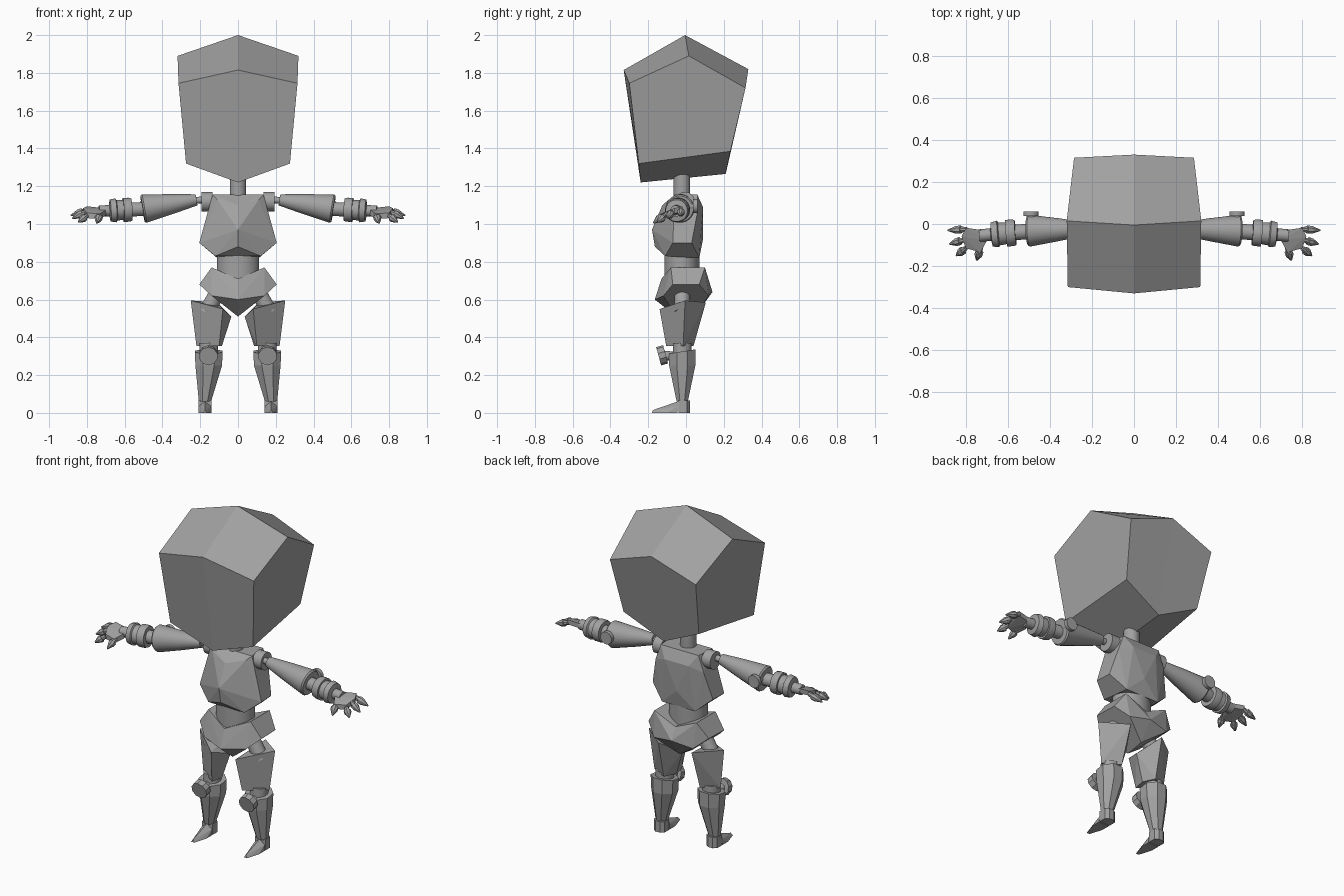
import bpy, bmesh, math
from mathutils import Vector

if "Cube" in bpy.data.objects:
    bpy.data.objects.remove(bpy.data.objects["Cube"], do_unlink=True)

grey = bpy.data.materials.new("plain_grey")
grey.use_nodes = True
tone = (0.36, 0.36, 0.36, 1)
grey.diffuse_color = tone
grey.node_tree.nodes["Principled BSDF"].inputs["Base Color"].default_value = tone


def finish(name, bm, smooth=False):
    bmesh.ops.recalc_face_normals(bm, faces=bm.faces)
    mesh = bpy.data.meshes.new(name)
    bm.to_mesh(mesh)
    bm.free()
    mesh.materials.append(grey)
    ob = bpy.data.objects.new(name, mesh)
    bpy.context.collection.objects.link(ob)
    if smooth:
        bpy.ops.object.select_all(action="DESELECT")
        ob.select_set(True)
        bpy.context.view_layer.objects.active = ob
        bpy.ops.object.shade_smooth_by_angle(angle=math.radians(35))
    return ob


def hull(name, pts, s=1):
    """Faceted convex block, s = -1 mirrors it in x."""
    bm = bmesh.new()
    for x, y, z in pts:
        bm.verts.new((x * s, y, z))
    res = bmesh.ops.convex_hull(bm, input=bm.verts[:])
    loose = [v for v in bm.verts if not v.link_faces]
    bmesh.ops.delete(bm, geom=loose, context="VERTS")
    bmesh.ops.dissolve_limit(bm, angle_limit=math.radians(4), verts=bm.verts, edges=bm.edges)
    return finish(name, bm)


def turned(name, start, end, profile, s=1, sides=24, flat=(1, 1), smooth=True):
    """Turned solid from start to end; profile is (fraction along, radius)."""
    a, b = (Vector((p[0] * s, p[1], p[2])) for p in (start, end))
    axis = b - a
    q = axis.to_track_quat("Z", "Y")
    bm = bmesh.new()
    rings = []
    for t, r in profile:
        ring = []
        for i in range(sides):
            w = 2 * math.pi * (i + 0.5) / sides
            off = Vector((r * flat[0] * math.cos(w), r * flat[1] * math.sin(w), 0))
            ring.append(bm.verts.new(a + axis * t + q @ off))
        rings.append(ring)
    for r0, r1 in zip(rings, rings[1:]):
        for i in range(sides):
            j = (i + 1) % sides
            bm.faces.new((r0[i], r0[j], r1[j], r1[i]))
    bm.faces.new(rings[0])
    bm.faces.new(rings[-1])
    return finish(name, bm, smooth)


def rod(name, a, b, r, s=1, **kw):
    return turned(name, a, b, [(0, r), (1, r)], s, **kw)


def both(pts):
    return [(x * k, y, z) for x, y, z in pts for k in (1, -1)]


# Head: pentagonal outline in the middle, a smaller one on each side
middle = [(-.005, 2), (-.33, 1.815), (-.24, 1.22), (.21, 1.265), (.33, 1.82)]
edge = [(.32, .015, 1.89), (.315, -.30, 1.745), (.275, -.25, 1.32),
        (.25, .235, 1.385), (.285, .315, 1.72)]
bm = bmesh.new()
loops = [[bm.verts.new((x * k, y, z)) for x, y, z in edge] for k in (-1, 1)]
loops.insert(1, [bm.verts.new((0, y, z)) for y, z in middle])
for l0, l1 in zip(loops, loops[1:]):
    for i in range(5):
        j = (i + 1) % 5
        bm.faces.new((l0[i], l0[j], l1[j], l1[i]))
bm.faces.new(loops[0])
bm.faces.new(loops[2])
finish("head", bm)

# Neck, chest and waist
rod("neck", (0, -.022, 1.1), (0, -.022, 1.27), .044)
hull("chest", both([(.135, -.06, 1.155), (.125, .06, 1.155), (.11, -.085, 1.13),
                    (.205, -.07, .9), (.2, .03, .9), (.16, .06, 1.06),
                    (.12, -.11, .83), (.11, .07, .82), (.08, .09, 1.09)])
     + [(0, -.125, 1.1), (0, -.18, .97), (0, -.165, .88), (0, .09, .92)])
rod("waist", (0, -.022, .68), (0, -.022, .88), .113, flat=(1, .83))

for s, side in ((1, "left_"), (-1, "right_")):
    # Pelvis half, highest at the hip
    hull(side + "pelvis", [(0, -.13, .71), (0, .1, .71), (0, -.165, .6), (0, .14, .64),
                           (0, -.05, .51), (0, .06, .53), (.14, -.08, .77), (.14, .1, .77),
                           (.205, -.07, .68), (.2, .07, .68), (.14, -.12, .62),
                           (.13, .12, .62)], s)
    # Leg
    rod(side + "hip_joint", (.09, -.02, .67), (.17, -.02, .53), .042, s)
    hull(side + "thigh", [(.25, -.005, .595), (.08, -.14, .55), (.035, -.02, .51),
                          (.11, .105, .585), (.22, -.015, .355), (.1, -.105, .355),
                          (.085, -.03, .355), (.12, .04, .355)], s)
    rod(side + "knee_joint", (.155, -.02, .31), (.155, -.02, .37), .05, s)
    hull(side + "shin", [(.155 + rx * math.cos(a) + dx, -.02 + ry * math.sin(a), z + dz * math.sin(a))
                         for rx, ry, dx, z, dz in ((.08, .075, 0, .325, .012),
                                                   (.076, .075, 0, .25, 0),
                                                   (.035, .032, .02, .06, 0))
                         for a in [math.pi * (i + .5) / 4 for i in range(8)]], s)
    rod(side + "kneecap", (.157, -.145, .3), (.157, -.108, .31), .05, s, sides=10, smooth=False)
    rod(side + "kneecap_pin", (.157, -.12, .305), (.157, -.07, .3), .025, s)
    hull(side + "ankle", [(x, y, z) for z in (0, .065)
                          for x, y in ((.14, -.04), (.21, -.04), (.21, .005), (.19, .02),
                                       (.16, .02), (.14, .005))], s)
    hull(side + "toe", [(.14, -.045, 0), (.21, -.045, 0), (.142, -.045, .035),
                        (.208, -.045, .035), (.175, -.045, .06), (.14, -.1, 0),
                        (.21, -.1, 0), (.165, -.18, 0), (.185, -.18, 0), (.175, -.175, .015)], s)
    # Arm
    rod(side + "shoulder", (.135, -.005, 1.118), (.192, -.005, 1.118), .052, s)
    rod(side + "shoulder_pin", (.18, -.02, 1.128), (.26, -.02, 1.123), .018, s)
    turned(side + "upper_arm", (.22, -.022, 1.128), (.505, -.032, 1.08),
           [(0, .03), (.45, .053), (.97, .076), (1, .07)], s)
    rod(side + "elbow_disc", (.49, .038, 1.095), (.49, .06, 1.095), .037, s)
    rod(side + "elbow_pin", (.49, 0, 1.095), (.49, .04, 1.095), .022, s)
    turned(side + "forearm", (.49, -.034, 1.08), (.735, -.055, 1.068),
           [(0, .037), (.3, .037), (.3, .06), (.36, .064), (.48, .064), (.48, .052),
            (.62, .055), (.64, .064), (.76, .058), (.78, .03), (1, .03)], s)
    # Hand
    hull(side + "palm", [(x, y, z + dz) for dz in (-.014, .014) for x, y, z in
                         ((.715, -.03, 1.07), (.80, -.018, 1.08), (.82, -.06, 1.07),
                          (.80, -.115, 1.045), (.73, -.135, 1.04), (.70, -.08, 1.06))], s)
    digits = (("index", (.80, -.115, 1.045), (.845, -.15, 1.01)),
              ("middle", (.805, -.075, 1.065), (.877, -.095, 1.03)),
              ("outer", (.795, -.025, 1.075), (.885, -.03, 1.045)),
              ("thumb", (.73, -.115, 1.05), (.748, -.172, 1.005)))
    for label, a, b in digits:
        turned(side + label + "_finger", a, b,
               [(0, .012), (.3, .015), (.32, .021), (.55, .02), (1, .004)],
               s, sides=8, smooth=False)
